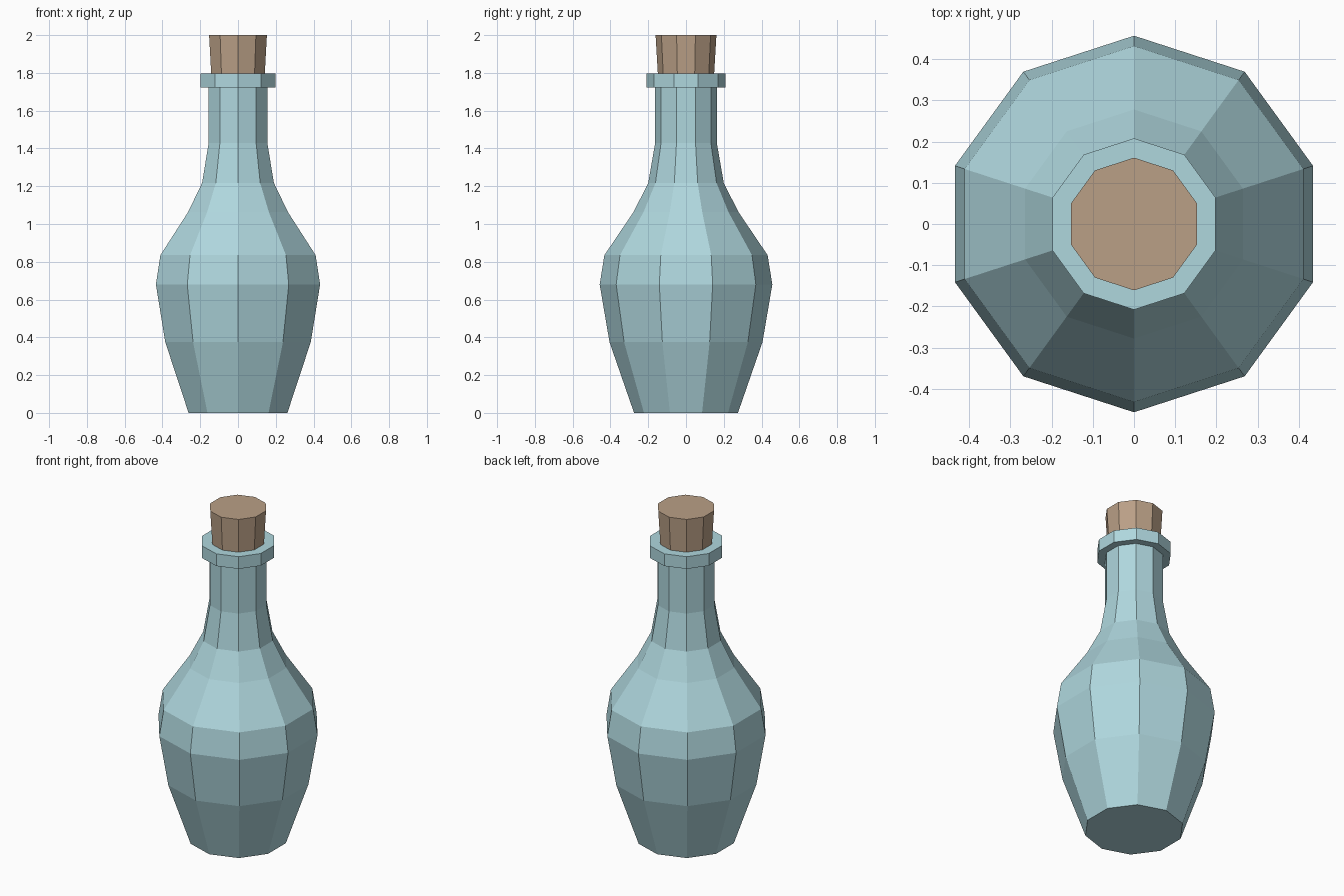
import bpy, bmesh, math

if "Cube" in bpy.data.objects:
    bpy.data.objects.remove(bpy.data.objects["Cube"])

SIDES = 10


def material(name, color):
    mat = bpy.data.materials.new(name)
    mat.diffuse_color = (*color, 1)
    mat.use_nodes = True
    mat.node_tree.nodes["Principled BSDF"].inputs["Base Color"].default_value = mat.diffuse_color
    return mat


def lathe(name, profile, mat):
    """Closed ten-sided solid from (radius, z) points, bottom to top."""
    bm = bmesh.new()
    rings = []
    for r, z in profile:
        angles = [math.pi / 2 + 2 * math.pi * i / SIDES for i in range(SIDES)]
        rings.append([bm.verts.new((r * math.cos(a), r * math.sin(a), z)) for a in angles])
    for low, high in zip(rings, rings[1:]):
        for i in range(SIDES):
            j = (i + 1) % SIDES
            bm.faces.new((low[i], low[j], high[j], high[i]))
    bm.faces.new(rings[0][::-1])
    bm.faces.new(rings[-1])
    mesh = bpy.data.meshes.new(name)
    bm.to_mesh(mesh)
    bm.free()
    mesh.materials.append(mat)
    obj = bpy.data.objects.new(name, mesh)
    bpy.context.collection.objects.link(obj)
    return obj


glass = material("glass", (0.43, 0.68, 0.73))
cork = material("cork", (0.49, 0.35, 0.24))

# Bottle: belly, shoulder, neck and the collar at the mouth
lathe("bottle", [
    (0.275, 0.0), (0.405, 0.375), (0.457, 0.68), (0.432, 0.835),
    (0.278, 1.063), (0.2, 1.217), (0.163, 1.43), (0.163, 1.722),
    (0.208, 1.722), (0.208, 1.796)], glass)

# Tapered stopper, slightly sunk into the mouth
lathe("stopper", [(0.147, 1.76), (0.161, 2.0)], cork)
